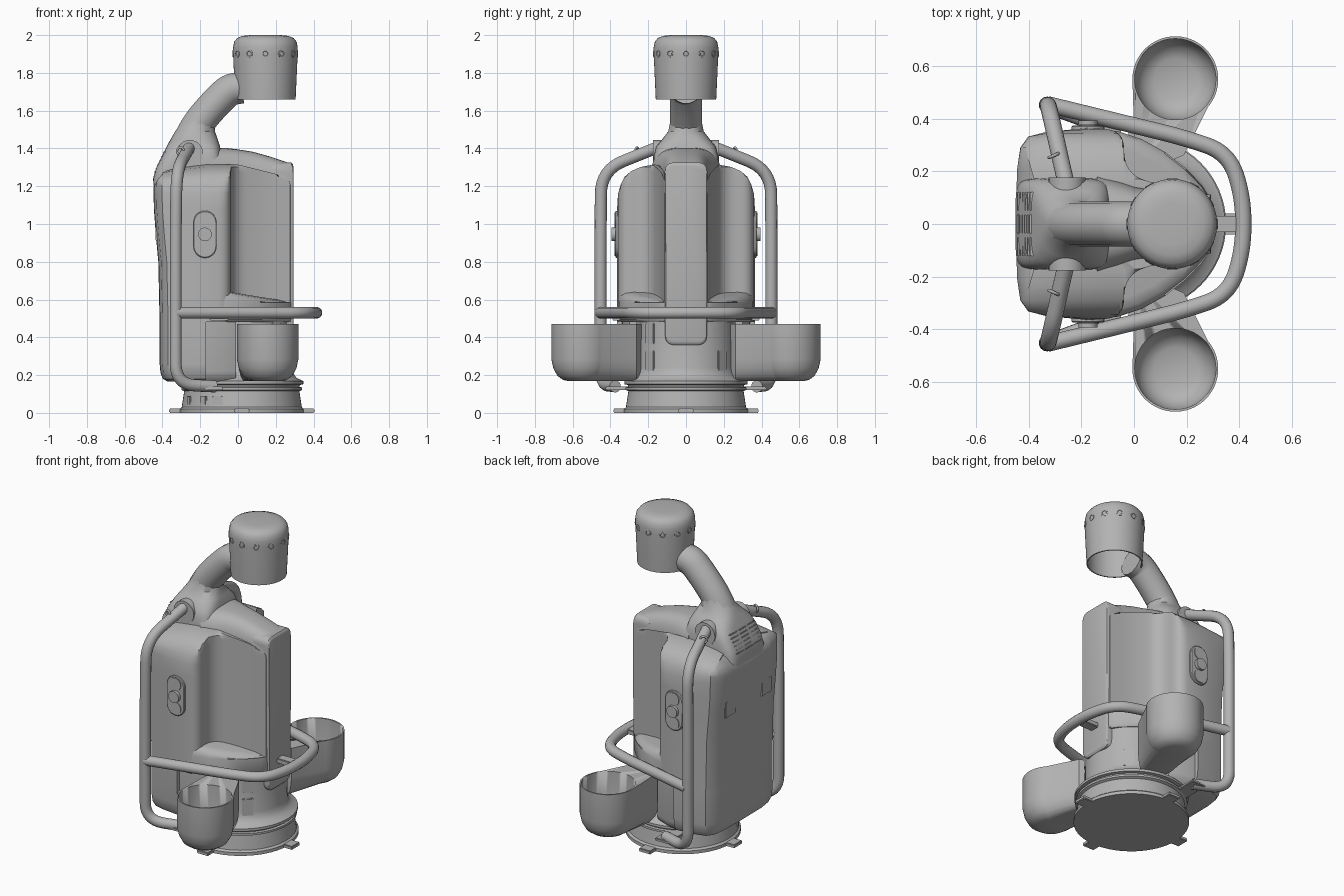
import bpy, bmesh, math
from mathutils import Vector

cube = bpy.data.objects.get("Cube")
if cube:
    bpy.data.objects.remove(cube)

grey = bpy.data.materials.new("grey_paint")
grey.use_nodes = True
tone = (0.45, 0.45, 0.45, 1)
grey.diffuse_color = tone
grey.node_tree.nodes["Principled BSDF"].inputs["Base Color"].default_value = tone


def finish(name, mesh):
    mesh.materials.clear()
    mesh.materials.append(grey)
    ob = bpy.data.objects.new(name, mesh)
    bpy.context.collection.objects.link(ob)
    bpy.ops.object.select_all(action="DESELECT")
    ob.select_set(True)
    bpy.context.view_layer.objects.active = ob
    bpy.ops.object.shade_smooth_by_angle(angle=math.radians(35))
    return ob


def loft(name, rings):
    """Skin a list of equal-length closed rings and cap the ends."""
    bm = bmesh.new()
    rows = [[bm.verts.new(p) for p in ring] for ring in rings]
    n = len(rows[0])
    for a, b in zip(rows, rows[1:]):
        for i in range(n):
            j = (i + 1) % n
            bm.faces.new((a[i], a[j], b[j], b[i]))
    bm.faces.new(rows[0])
    bm.faces.new(rows[-1])
    bmesh.ops.remove_doubles(bm, verts=bm.verts, dist=1e-5)
    bmesh.ops.recalc_face_normals(bm, faces=bm.faces)
    me = bpy.data.meshes.new(name)
    bm.to_mesh(me)
    bm.free()
    return finish(name, me)


def lathe(name, profile, x, y=0, n=64):
    rings = []
    for r, z in profile:
        r = max(r, 0.001)
        rings.append([(x + r * math.cos(t * math.tau / n), y + r * math.sin(t * math.tau / n), z) for t in range(n)])
    return loft(name, rings)


def fillet(pts, radius, n=8):
    """Round the inner corners of an open path."""
    pts = [Vector(p) for p in pts]
    out = [pts[0]]
    for a, b, c in zip(pts, pts[1:], pts[2:]):
        d = min(radius, (a - b).length * 0.5, (c - b).length * 0.5)
        p, q = b + (a - b).normalized() * d, b + (c - b).normalized() * d
        for i in range(n + 1):
            t = i / n
            out.append(p * (1 - t) ** 2 + b * 2 * t * (1 - t) + q * t * t)
    return out + [pts[-1]]


def tube(name, pts, r, cyclic=False):
    cu = bpy.data.curves.new(name, "CURVE")
    cu.dimensions = "3D"
    cu.bevel_depth, cu.bevel_resolution, cu.use_fill_caps = r, 5, True
    sp = cu.splines.new("POLY")
    sp.points.add(len(pts) - 1)
    for p, v in zip(sp.points, pts):
        p.co = (*v, 1)
    sp.use_cyclic_u = cyclic
    tmp = bpy.data.objects.new(name + "_path", cu)
    bpy.context.collection.objects.link(tmp)
    me = bpy.data.meshes.new_from_object(tmp.evaluated_get(bpy.context.evaluated_depsgraph_get()))
    bpy.data.objects.remove(tmp)
    return finish(name, me)


def box(name, c, size, turn=0):
    bm = bmesh.new()
    bmesh.ops.create_cube(bm, size=1)
    bmesh.ops.scale(bm, vec=size, verts=bm.verts)
    bmesh.ops.bevel(bm, geom=bm.edges[:], offset=min(.004, min(size) * 0.4), segments=2, affect="EDGES")
    me = bpy.data.meshes.new(name)
    bm.to_mesh(me)
    bm.free()
    ob = finish(name, me)
    ob.location, ob.rotation_euler.z = c, turn


def capsule(x, z, w, h, y, n=12):
    """Upright stadium outline facing sideways."""
    r, k = w / 2, h / 2 - w / 2
    return [(x + r * math.cos(t), y, z + r * math.sin(t) + (k if i <= n else -k))
            for i in range(2 * n + 2) for t in [math.pi * (i if i <= n else i - 1) / n]]


def disc(name, x, z, r, y0, y1):
    loft(name, [capsule(x, z, 2 * r, 2 * r, y) for y in (y0, y1)])


def both(half):
    return half + [(x, -y) for x, y in reversed(half) if y > 0]


# Round base, collar and column
lathe("base", [(0, 0), (.33, 0), (.33, .02), (.318, .03), (.305, .115), (.32, .122), (.32, .135), (.305, .138),
               (.308, .148), (.326, .152), (.326, .168), (.29, .185), (.272, .21), (.264, .24), (.262, .52), (0, .52)], .02)
for i in range(4):
    a = i * math.pi / 2
    box("foot_tab", (.02 + .345 * math.cos(a), .345 * math.sin(a), .011), (.08, .08, .022), a)
for x, w in ((-.26, .035), (-.185, .045), (-.11, .06)):
    a = math.atan2(-math.sqrt(.315 ** 2 - (x - .02) ** 2), x - .02)
    box("base_switch", (.02 + .313 * math.cos(a), .313 * math.sin(a), .065), (.012, w, .05), a)

# Main body: rear shell with scooped sides flowing into the front spine
rear = [(-.415, 0), (-.413, .2), (-.4, .29), (-.37, .332), (-.3, .35), (-.17, .365)]
corner = fillet([(-.17, .365, 0), (-.04, .355, 0), (-.035, .19, 0), (.14, .135, 0), (.275, .115, 0)], .09)
outline = rear + [(p.x, p.y) for p in corner[1:]] + [(.29, .095), (.29, 0)]
rings = []
for z, ylim, x0, x1 in ((.48, .4, -1, 1), (.8, .4, -1, 1), (.95, .4, -1, 1), (1.08, .4, -1, 1), (1.16, .36, -1, 1),
                        (1.21, .345, -1, 1), (1.25, .325, -.43, .285), (1.28, .29, -.415, .27), (1.302, .24, -.4, .25),
                        (1.315, .17, -.38, .22)):
    t = max(0, min(1, (z - .65) / .5))
    bulge = .032 * t * t * (3 - 2 * t)
    top = max(0, z - 1.16) / .155
    rings.append([(min(x1, max(x0, x - (bulge if x < -.25 else 0))), max(-ylim, min(ylim, y)),
                   z - top * (max(0, x) * .25 + max(0, -.2 - x) * .2)) for x, y in both(outline)])
loft("body", rings)

# Lower rear shell with rounded bottom, and inset side panel
low = rear[:-1] + [(-.17, .365), (-.168, 0)]
loft("lower_shell", [[(-.17 + (x + .17) * s, y * s, z) for x, y in both(low)]
                     for z, s in ((.165, .82), (.18, .93), (.21, .98), (.26, 1), (.485, 1))])
loft("side_panel", [[(x, y * s, z) for x, y in both([(-.2, .34), (-.1, .335), (-.01, .3)])]
                    for z, s in ((.165, .9), (.19, .98), (.22, 1), (.485, 1))])

# Belly ledge under the scoops
belly = [(-.15, .362), (-.06, .352), (.03, .322), (.12, .272), (.2, .208), (.26, .145), (.288, .1), (.288, 0)]
loft("belly", [[(x - (1 - s) * .3, y * s, z - (.16 * (x + .05) if z > .6 else 0)) for x, y in both(belly)]
               for z, s in ((.48, .97), (.495, 1), (.585, 1), (.618, .985), (.638, .94), (.648, .85))])

# Front spine strip and its rounded roof
strip = fillet([(.36, 0, 0), (.36, .11, 0), (1.325, .113, 0), (1.325, 0, 0)], .05)
strip = both([(p.x, p.y) for p in strip])
loft("front_spine", [[(x, y * s, .84 + (z - .84) * s) for z, y in strip]
                     for x, s in ((.18, 1), (.283, 1), (.29, .985), (.293, .96))])
rings = []
for x, w, top in ((-.14, .19, 1.405), (-.06, .165, 1.402), (0, .142, 1.395), (.08, .128, 1.382), (.17, .12, 1.357),
                  (.25, .116, 1.33), (.28, .112, 1.315), (.291, .1, 1.295)):
    arch = [(w * math.copysign(abs(math.cos(t)) ** .6, math.cos(t)), 1.18 + (top - 1.18) * math.sin(t) ** .6)
            for t in [math.pi * i / 24 for i in range(25)]]
    rings.append([(x, y, z) for y, z in arch])
loft("spine_roof", rings)

# Hood at the foot of the arm, with a rear grille
rings = []
for z, x0, x1, w, e in ((1.15, -.44, -.08, .17, .3), (1.24, -.45, -.08, .174, .3), (1.3, -.432, -.085, .174, .32),
                        (1.36, -.402, -.09, .171, .38), (1.41, -.378, -.095, .158, .5), (1.45, -.356, -.108, .125, .7),
                        (1.49, -.333, -.122, .094, 1), (1.55, -.292, -.125, .082, 1)):
    ring = []
    for i in range(48):
        c, s = math.cos(i * math.tau / 48), math.sin(i * math.tau / 48)
        ring.append(((x0 + x1) / 2 + (x1 - x0) / 2 * math.copysign(abs(c) ** e, c),
                     w * math.copysign(abs(s) ** e, s), z))
    rings.append(ring)
loft("hood", rings)
for i in range(6):
    for y in (-.085, 0, .085):
        box("grille_slat", (-.436 + i * .0095 + abs(y) * .03, y, 1.275 + i * .021), (.018, .075, .009))

# Curved arm and hollow lamp-like head
tube("arm", fillet([(-.29, 0, 1.38), (-.22, 0, 1.525), (-.12, 0, 1.64), (-.045, 0, 1.712), (.02, 0, 1.722)], .08), .086)
lathe("head", [(0, 1.96), (.14, 1.95), (.16, 1.92), (.153, 1.66), (.16, 1.66), (.171, 1.9), (.171, 1.935),
               (.165, 1.965), (.149, 1.985), (.12, 1.996), (.08, 2), (0, 2)], .145)
for i in range(12):
    a = i * math.tau / 12
    ob = lathe("head_vent", [(0, -.006), (.02, -.006), (.02, .002), (.014, .003), (.012, .001), (0, .001)], 0, n=12)
    ob.location = (.145 + .1705 * math.cos(a), .1705 * math.sin(a), 1.902)
    ob.rotation_euler = (0, math.pi / 2, a)

# Front guard rail with its bracket
rail = [(-.33, .455, .53), (.19, .328, .53), (.36, .27, .53), (.415, .1, .53)]
rail += [(x, -y, z) for x, y, z in reversed(rail)]
tube("guard_rail", fillet(rail, .11), .031)
box("rail_bracket", (.34, 0, .53), (.11, .06, .03))

for s in (-1, 1):
    # Side handle, flange, lifting eye and lower mount
    path = [(-.255, .14, 1.41), (-.325, .45, 1.285), (-.33, .452, .95), (-.33, .452, .15), (-.12, .375, .14)]
    tube("side_handle", fillet([(x, s * y, z) for x, y, z in path], .13), .032)
    disc("handle_flange", -.255, 1.375, .07, s * .12, s * .176)
    ring = [(-.305 + .018 * math.cos(t), s * (.26 + .008 * math.cos(t)), 1.385 + .02 * math.sin(t))
            for t in [math.tau * i / 20 for i in range(20)]]
    tube("lifting_eye", ring, .006, True)
    box("handle_mount", (-.13, s * .34, .13), (.1, .17, .018))
    box("rail_clamp", (-.1, s * .36, .505), (.1, .06, .03))

    # Side knob on a stadium plate
    loft("knob_plate", [capsule(-.175, .945, w, h, s * y) for w, h, y in ((.125, .25, .35), (.125, .25, .37), (.115, .24, .374))])
    for dz in (-.075, .075):
        disc("knob_stop", -.175, .945 + dz, .04, s * .36, s * .379)
    disc("knob", -.175, .945, .036, s * .36, s * .394)

    # Back latch and column slots
    box("back_latch", (-.432, s * .18, .96), (.012, .1, .1))
    for z in (.275, .42) if s < 0 else (.275,):
        a = s * math.asin(.19 / .262)
        box("column_slot", (.02 + .263 * math.cos(a), s * .19, z), (.014, .065, .11), a)

    # Side cup with its arm
    cx, cy = .157, .55
    rings = []
    for z, r in ((.168, .07), (.174, .1), (.195, .13), (.235, .152), (.285, .163), (.47, .163)):
        k = (.163 - r) * .4
        arc = [(cx + r * math.cos(t), cy + r * math.sin(t)) for t in [math.radians(-40 + 5 * i) for i in range(45)]]
        rings.append([(x, s * y, z) for x, y in arc + [(k, .36), (k + .01, .22), (.05, .2), (.19 - k, .262)]])
    cup = loft("cup", rings)
    cutter = lathe("cup_cutter", [(0, .195), (.08, .195), (.12, .215), (.145, .255), (.154, .3), (.154, .6), (0, .6)], cx, s * cy)
    mod = cup.modifiers.new("hollow", "BOOLEAN")
    mod.object, mod.operation, mod.solver = cutter, "DIFFERENCE", "EXACT"
    bpy.context.view_layer.objects.active = cup
    bpy.ops.object.modifier_apply(modifier=mod.name)
    bpy.data.objects.remove(cutter)
